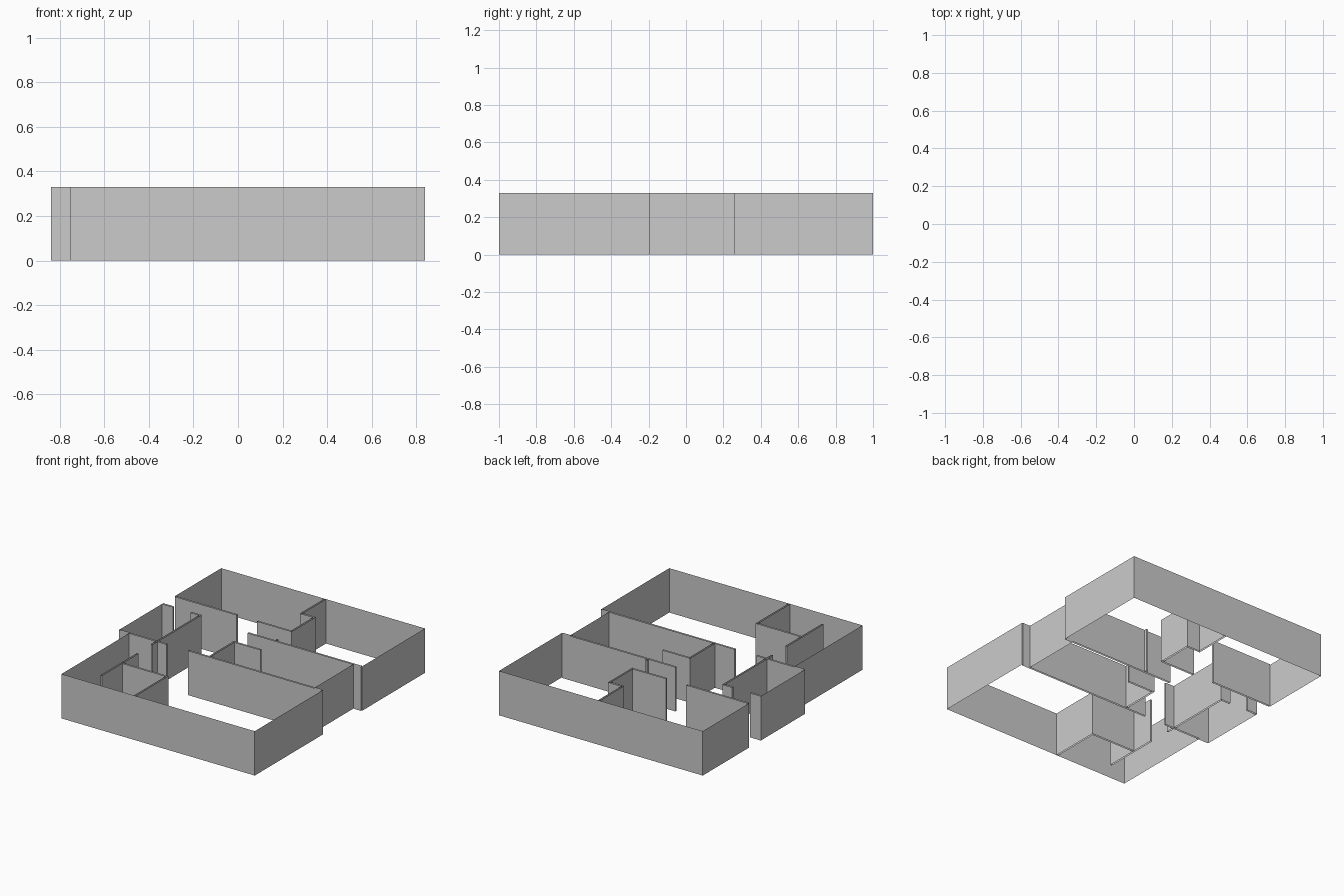
import bpy, bmesh
from mathutils import Vector

if "Cube" in bpy.data.objects:
    bpy.data.objects.remove(bpy.data.objects["Cube"])

H = 0.33      # wall height
T = 0.013     # gap between the two faces of an inner wall


def make_object(name, quads):
    bm = bmesh.new()
    for a, b in quads:
        pts = [(a.x, a.y, 0), (b.x, b.y, 0), (b.x, b.y, H), (a.x, a.y, H)]
        bm.faces.new([bm.verts.new(p) for p in pts])
    bmesh.ops.remove_doubles(bm, verts=bm.verts, dist=1e-5)
    me = bpy.data.meshes.new(name)
    bm.to_mesh(me)
    bm.free()
    ob = bpy.data.objects.new(name, me)
    bpy.context.collection.objects.link(ob)
    return ob


def outer_wall(name, path):
    """Single-sheet wall along a polyline."""
    pts = [Vector(p) for p in path]
    make_object(name, list(zip(pts, pts[1:])))


def inner_wall(name, path):
    """Two-faced wall, open above and below, along a polyline."""
    pts = [Vector(p) for p in path]
    left, right = [], []
    for i, p in enumerate(pts):
        normals = []
        for a, b in zip(pts[max(i - 1, 0):i + 1], pts[max(i, 1):i + 2]) if 0 < i < len(pts) - 1 \
                else [(pts[0], pts[1]) if i == 0 else (pts[-2], pts[-1])]:
            d = (b - a).normalized()
            normals.append(Vector((-d.y, d.x)))
        n = sum(normals, Vector((0, 0)))      # right-angle mitre
        left.append(p + n * T / 2)
        right.append(p - n * T / 2)
    loop = left + right[::-1]
    make_object(name, list(zip(loop, loop[1:] + loop[:1])))


# Outside shell: open only at the entrance in the left side
outer_wall("outer_shell", [
    (-0.838, 0.455), (-0.838, 1), (0.838, 1), (0.838, 0.262), (0.77, 0.262),
    (0.77, -0.2), (0.838, -0.2), (0.838, -1), (-0.752, -1), (-0.752, -0.2),
    (-0.838, -0.2), (-0.838, 0.312)])

# Front rooms
inner_wall("front_right_room_wall", [(-0.265, -0.2), (0.832, -0.2)])
inner_wall("front_divider", [(-0.15, -1), (-0.15, -0.62), (-0.515, -0.62)])
inner_wall("front_closet_wall", [(-0.52, -0.865), (-0.52, -0.435)])
inner_wall("front_left_room_wall", [(-0.832, -0.2), (-0.445, -0.2)])
inner_wall("front_left_door_jamb", [(-0.525, -0.207), (-0.525, -0.265)])

# Left room beside the entrance
inner_wall("left_room_wall", [(-0.525, -0.193), (-0.525, 0.308), (-0.6, 0.308)])
inner_wall("entrance_side_wall", [(-0.838, 0.312), (-0.75, 0.312)])

# Back rooms
inner_wall("back_left_room_wall", [(-0.832, 0.455), (-0.325, 0.455)])
inner_wall("back_divider", [
    (0.017, 1), (0.017, 0.72), (0.125, 0.72), (0.125, 0.45), (-0.155, 0.45)])
inner_wall("back_right_room_wall", [(-0.1, 0.262), (0.832, 0.262)])
inner_wall("back_right_door_jamb", [(0.125, 0.269), (0.125, 0.29)])

# Small middle room
inner_wall("middle_room_wall", [(-0.095, -0.193), (-0.095, 0.09), (0.125, 0.09)])
